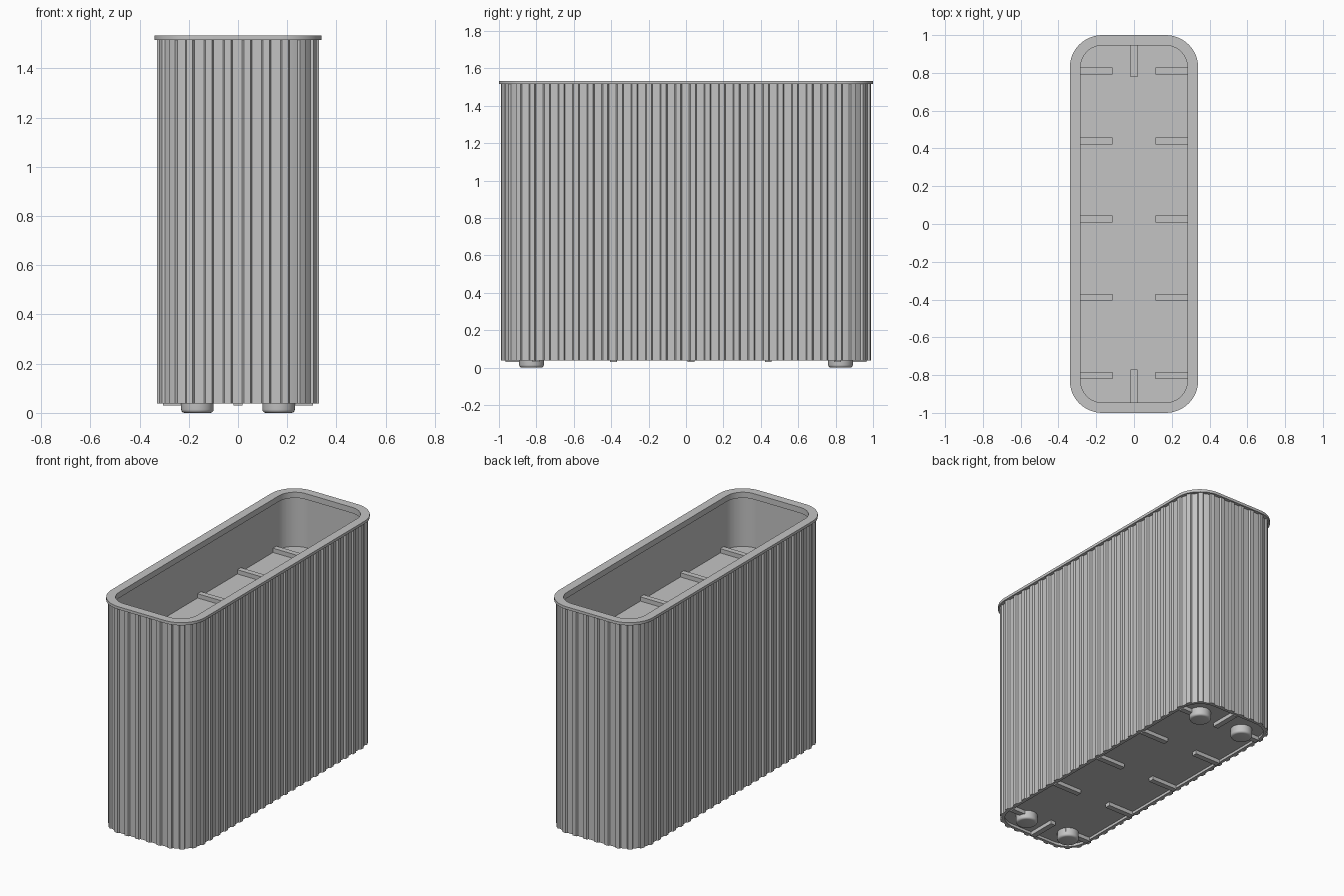
import bpy, bmesh, math

old = bpy.data.objects.get("Cube")
if old:
    bpy.data.objects.remove(old, do_unlink=True)

grey = bpy.data.materials.new("plain_grey")
grey.use_nodes = True
COLOUR = (0.55, 0.55, 0.55, 1)
grey.diffuse_color = COLOUR
grey.node_tree.nodes["Principled BSDF"].inputs["Base Color"].default_value = COLOUR


def finish(bm, name):
    """Turn a bmesh into a named, shaded object."""
    bmesh.ops.recalc_face_normals(bm, faces=bm.faces[:])
    mesh = bpy.data.meshes.new(name)
    bm.to_mesh(mesh)
    bm.free()
    mesh.materials.append(grey)
    obj = bpy.data.objects.new(name, mesh)
    bpy.context.collection.objects.link(obj)
    bpy.ops.object.select_all(action="DESELECT")
    obj.select_set(True)
    bpy.context.view_layer.objects.active = obj
    bpy.ops.object.shade_smooth_by_angle(angle=math.radians(30))
    return obj


def along(t, hx, hy, r):
    """Point and normal at fraction t round a rounded rectangle, from mid front."""
    sx, sy, arc = 2 * (hx - r), 2 * (hy - r), r * math.pi / 2
    s = (t % 1) * 2 * (sx + sy + 2 * arc) + sx / 2
    for i in range(5):
        side = sx if i % 2 == 0 else sy
        turn = i * math.pi / 2
        nx, ny = math.sin(turn), -math.cos(turn)
        half, out = (sx / 2, hy) if i % 2 == 0 else (sy / 2, hx)
        if s <= side:
            k = s - half
            return nx * out - ny * k, ny * out + nx * k, nx, ny
        s -= side
        if s <= arc:
            a = turn + s / r
            cx = nx * (out - r) - ny * half
            cy = ny * (out - r) + nx * half
            return cx + r * math.sin(a), cy - r * math.cos(a), math.sin(a), -math.cos(a)
        s -= arc


def rounded(hx, hy, r, steps=12):
    """Outline of a rounded rectangle with even corners."""
    pts = []
    for i, (sx, sy) in enumerate(((1, -1), (1, 1), (-1, 1), (-1, -1))):
        for k in range(steps + 1):
            a = (i - 1 + k / steps) * math.pi / 2
            pts.append((sx * (hx - r) + r * math.cos(a), sy * (hy - r) + r * math.sin(a)))
    return pts


def ring(name, outer, inner, z0, z1):
    """Closed band between two outlines with equal point counts."""
    bm = bmesh.new()
    loops = [[bm.verts.new((x, y, z)) for x, y in pts]
             for pts, z in ((outer, z0), (outer, z1), (inner, z1), (inner, z0))]
    n = len(outer)
    for j in range(4):
        a, b = loops[j], loops[(j + 1) % 4]
        for i in range(n):
            k = (i + 1) % n
            bm.faces.new((a[i], a[k], b[k], b[i]))
    return finish(bm, name)


def plate(name, outline, z0, z1):
    bm = bmesh.new()
    face = bm.faces.new([bm.verts.new((x, y, z0)) for x, y in outline])
    top = bmesh.ops.extrude_face_region(bm, geom=[face], use_keep_orig=True)
    for v in top["geom"]:
        if isinstance(v, bmesh.types.BMVert):
            v.co.z = z1
    return finish(bm, name)


def bar(name, x0, x1, y0, y1, z0, z1):
    return plate(name, [(x0, y0), (x1, y0), (x1, y1), (x0, y1)], z0, z1)


# Fluted outer wall with a smooth inside
FLUTES, DEPTH, WALL = 64, 0.011, 0.03
outer, inner = [], []
for f in range(FLUTES):
    for offset, depth in ((-0.28, DEPTH), (0.0, DEPTH), (0.22, DEPTH), (0.3, 0), (0.5, 0), (0.64, 0)):
        x, y, nx, ny = along((f + offset) / FLUTES, 0.33, 0.99, 0.165)
        outer.append((x - nx * depth, y - ny * depth))
        inner.append((x - nx * WALL, y - ny * WALL))
ring("fluted_wall", outer, inner, 0.038, 1.516)

# Rim with a short inner collar
rim_inner = rounded(0.283, 0.945, 0.115)
ring("top_rim", rounded(0.34, 1.0, 0.172), rim_inner, 1.515, 1.533)
ring("rim_collar", rounded(0.302, 0.962, 0.135), rim_inner, 1.495, 1.517)

# Inner floor and recessed underside
panel = rounded(0.305, 0.965, 0.14)
plate("inner_floor", panel, 1.14, 1.17)
plate("base_plate", panel, 0.055, 0.085)

# Short ribs on the inner floor and the underside
for level, z0, z1 in (("floor", 1.165, 1.198), ("base", 0.03, 0.06)):
    for y in (0.81, 0.44, 0.027, -0.388, -0.802):
        for s, side in ((1, "left"), (-1, "right")):
            x0, x1 = sorted((s * 0.113, s * 0.304))
            bar(f"{level}_rib_{side}", x0, x1, y - 0.018, y + 0.018, z0, z1)
    bar(f"{level}_rib_back", -0.018, 0.018, 0.777, 0.964, z0, z1)
    bar(f"{level}_rib_front", -0.018, 0.018, -0.964, -0.77, z0, z1)

# Round feet with softened lower edges
for sx, side in ((1, "left"), (-1, "right")):
    for sy, end in ((1, "back"), (-1, "front")):
        bm = bmesh.new()
        bmesh.ops.create_cone(bm, cap_ends=True, segments=32, radius1=0.066,
                              radius2=0.066, depth=0.06)
        bmesh.ops.translate(bm, verts=bm.verts[:], vec=(sx * 0.165, sy * 0.826, 0.03))
        low = [e for e in bm.edges if all(v.co.z < 0.01 for v in e.verts)]
        bmesh.ops.bevel(bm, geom=low, offset=0.014, segments=4, profile=0.5, affect="EDGES")
        finish(bm, f"foot_{end}_{side}")
